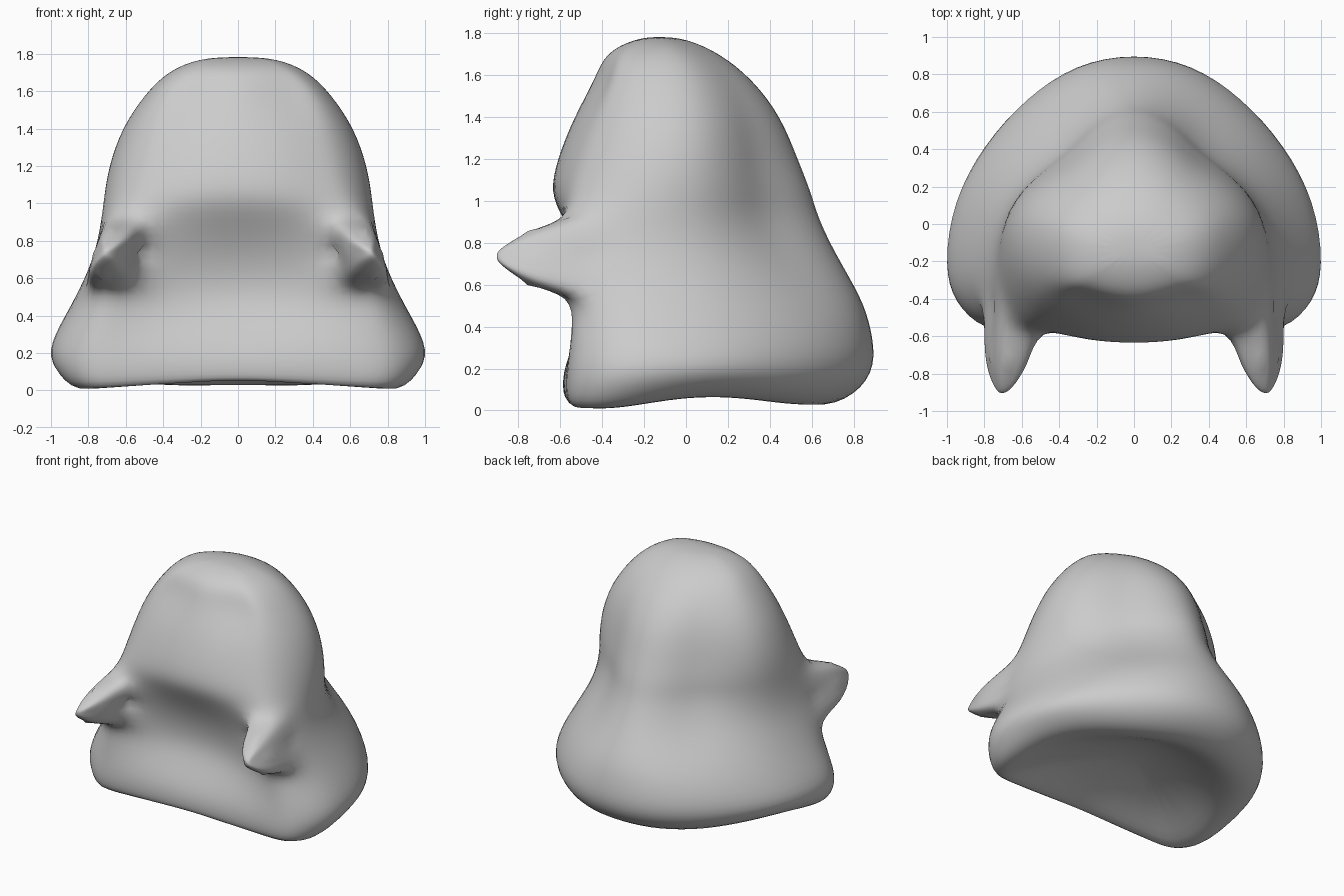
import bpy, bmesh, math
from mathutils import Vector

if "Cube" in bpy.data.objects:
    bpy.data.objects.remove(bpy.data.objects["Cube"])

# Cross-sections: z, front y, corner x, corner y, half width, widest y, back y
ROWS = [
    (0.02, -0.56, 0.76, -0.53, 0.85, -0.32, 0.63),
    (0.08, -0.59, 0.81, -0.57, 0.98, -0.26, 0.83),
    (0.21, -0.59, 0.82, -0.56, 1.045, -0.22, 0.93),
    (0.40, -0.49, 0.75, -0.56, 0.94, -0.20, 0.90),
    (0.54, -0.45, 0.71, -0.57, 0.86, -0.22, 0.86),
    (0.74, -0.49, 0.70, -0.58, 0.77, -0.25, 0.75),
    (0.92, -0.59, 0.65, -0.56, 0.74, -0.20, 0.665),
    (1.04, -0.655, 0.59, -0.53, 0.73, -0.15, 0.63),
    (1.20, -0.62, 0.55, -0.48, 0.705, -0.10, 0.56),
    (1.40, -0.54, 0.50, -0.41, 0.635, -0.08, 0.475),
    (1.58, -0.45, 0.42, -0.35, 0.51, -0.08, 0.33),
    (1.71, -0.39, 0.31, -0.31, 0.38, -0.10, 0.16),
    (1.775, -0.24, 0.16, -0.22, 0.21, -0.13, 0.0),
]
# Folds of the cloth from the side round to the back
FOLDS = (0.0, 0.02, 0.08, 0.15, 0.08, 0)


def half_ring(z, yf, cx, cy, w, yw, yb):
    """Right half of a cross-section, from front centre to back centre."""
    fold = max(0, min(1, 1.5 - 1.5 * abs(z - 1.1) / 0.65))
    brow = 0.035 if 1.5 < z < 1.65 else 0            # shallow eye hollows
    pts = [(0, yf), (0.4 * cx, yf + 0.12 * (cy - yf) + brow),
           (0.76 * cx, yf + 0.6 * (cy - yf) + brow), (cx, cy),
           (cx + 0.72 * (w - cx), cy + 0.42 * (yw - cy)), (w, yw)]
    for i in range(1, 6):
        a = math.radians(18 * i)
        k = 1 - fold * FOLDS[i] - (0.025 if i in (2, 3) else 0)
        pts.append((w * math.cos(a) * k if i < 5 else 0,
                    yw + (yb - yw) * math.sin(a) * k))
    return [Vector((x, y, z)) for x, y in pts]


bm = bmesh.new()
rings = [[bm.verts.new(p) for p in half_ring(*r)] for r in ROWS]

# Wavy hem, arched at the front and the sides
for v in rings[0]:
    wave = max(0, 1 - abs(v.co.y - 0.1) / 0.45)
    arch = 0.085 if v.co.y < -0.4 else 0.04
    v.co.z += 0.10 * wave + arch * (1 - abs(v.co.x) / 0.85) - 0.06
for v in rings[1]:
    v.co.z += 0.06 * max(0, 1 - abs(v.co.y - 0.1) / 0.45) - 0.01

# Hollow underside
under = [bm.verts.new((v.co.x * 0.66, v.co.y * 0.66, 0.13)) for v in rings[0]]
rings.insert(0, under)

faces = {}
for r, (lo, hi) in enumerate(zip(rings, rings[1:])):
    for c in range(len(lo) - 1):
        faces[r, c] = bm.faces.new((lo[c], lo[c + 1], hi[c + 1], hi[c]))

# Close the crown and the underside
top = bm.verts.new((0, -0.13, 1.785))
base = bm.verts.new((0, 0.03, 0.22))
for c in range(len(under) - 1):
    bm.faces.new((rings[-1][c], rings[-1][c + 1], top))
    bm.faces.new((under[c + 1], under[c], base))

# Arm stub drawn out of the front corner
region = [faces[r, c] for r in (5, 6) for c in (2, 3)]
for target, sx, sz in (((0.69, -0.74, 0.73), 0.9, 0.68), ((0.705, -0.90, 0.735), 0.3, 0.24)):
    out = bmesh.ops.extrude_face_region(bm, geom=region)
    bmesh.ops.delete(bm, geom=region, context='FACES_ONLY')
    verts = [g for g in out['geom'] if isinstance(g, bmesh.types.BMVert)]
    region = [g for g in out['geom'] if isinstance(g, bmesh.types.BMFace)]
    mid = sum((v.co for v in verts), Vector()) / len(verts)
    for v in verts:
        d = v.co - mid
        v.co = Vector(target) + Vector((d.x * sx, d.y * 0.3, d.z * sz))

bmesh.ops.recalc_face_normals(bm, faces=bm.faces)
mesh = bpy.data.meshes.new("draped_body")
bm.to_mesh(mesh)
bm.free()
for p in mesh.polygons:
    p.use_smooth = True

body = bpy.data.objects.new("draped_body", mesh)
bpy.context.collection.objects.link(body)
mirror = body.modifiers.new("mirror", 'MIRROR')
mirror.use_clip = True
sub = body.modifiers.new("smooth", 'SUBSURF')
sub.levels = sub.render_levels = 2

grey = bpy.data.materials.new("light_grey")
grey.diffuse_color = (0.6, 0.6, 0.6, 1)
grey.use_nodes = True
grey.node_tree.nodes["Principled BSDF"].inputs["Base Color"].default_value = grey.diffuse_color
mesh.materials.append(grey)
